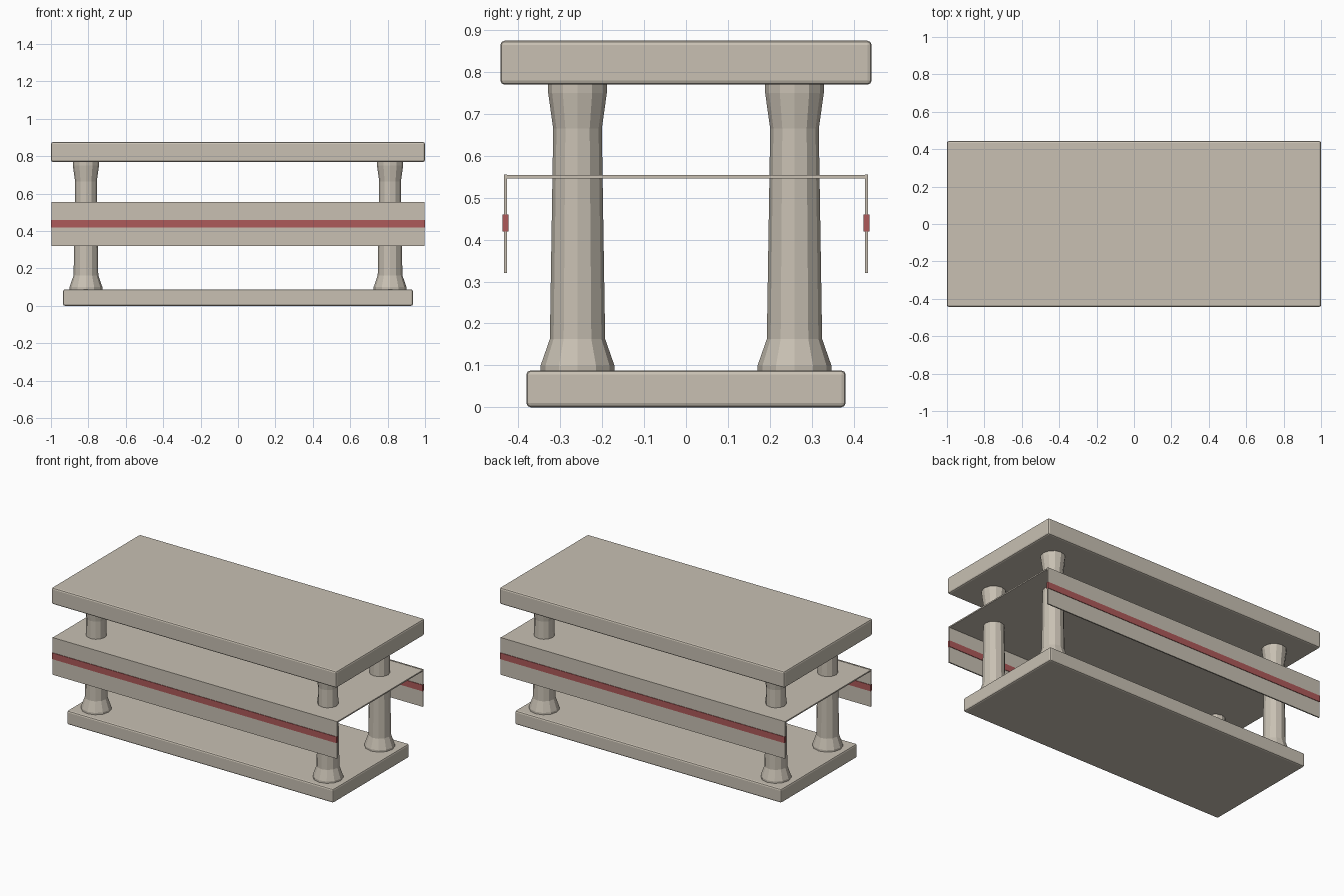
import bpy, bmesh
from math import cos, sin, pi

default = bpy.data.objects.get("Cube")
if default:
    bpy.data.objects.remove(default, do_unlink=True)


def material(name, rgb):
    m = bpy.data.materials.new(name)
    m.use_nodes = True
    m.diffuse_color = (*rgb, 1)
    m.node_tree.nodes["Principled BSDF"].inputs["Base Color"].default_value = (*rgb, 1)
    return m


stone = material("warm stone", (0.58, 0.53, 0.45))
red = material("muted red", (0.42, 0.1, 0.1))


def add_object(name, bm, mat):
    bmesh.ops.recalc_face_normals(bm, faces=bm.faces)
    mesh = bpy.data.meshes.new(name)
    bm.to_mesh(mesh)
    bm.free()
    mesh.materials.append(mat)
    ob = bpy.data.objects.new(name, mesh)
    bpy.context.collection.objects.link(ob)
    return ob


def box(name, half_x, y0, y1, z0, z1, mat, bevel=0):
    bm = bmesh.new()
    bmesh.ops.create_cube(bm, size=1)
    for v in bm.verts:
        v.co.x *= 2 * half_x
        v.co.y = y1 if v.co.y > 0 else y0
        v.co.z = z1 if v.co.z > 0 else z0
    ob = add_object(name, bm, mat)
    if bevel:
        mod = ob.modifiers.new("soft edge", "BEVEL")
        mod.width = bevel
        mod.segments = 2
    return ob


def column(name, x, y, profile, sides=12):
    bm = bmesh.new()
    rings = [[bm.verts.new((x + r * cos(2 * pi * i / sides),
                            y + r * sin(2 * pi * i / sides), z))
              for i in range(sides)] for r, z in profile]
    for low, high in zip(rings, rings[1:]):
        for i in range(sides):
            j = (i + 1) % sides
            bm.faces.new((low[i], low[j], high[j], high[i]))
    bm.faces.new(rings[0])
    bm.faces.new(rings[-1])
    return add_object(name, bm, stone)


# Base and top slabs with softened edges
box("base_slab", 0.935, -0.381, 0.381, 0, 0.088, stone, 0.01)
box("top_slab", 1.0, -0.443, 0.443, 0.77, 0.875, stone, 0.01)

# Four tapered columns with flared foot and head
flare = [(0.088, 0.08), (0.088, 0.1), (0.066, 0.163), (0.058, 0.665),
         (0.07, 0.75), (0.07, 0.78)]
for side, x in (("left", 0.813), ("right", -0.813)):
    for end, y in (("front", -0.259), ("back", 0.259)):
        column(f"{end}_{side}_column", x, y, flare)

# Thin middle shelf with hanging aprons and a red band on each
box("middle_shelf", 0.998, -0.43, 0.43, 0.546, 0.554, stone)
for end, s in (("front", -1), ("back", 1)):
    inner, outer = sorted((s * 0.427, s * 0.435))
    box(f"{end}_apron", 0.998, inner, outer, 0.32, 0.556, stone)
    inner, outer = sorted((s * 0.4235, s * 0.4385))
    box(f"{end}_red_band", 0.999, inner, outer, 0.42, 0.46, red)
